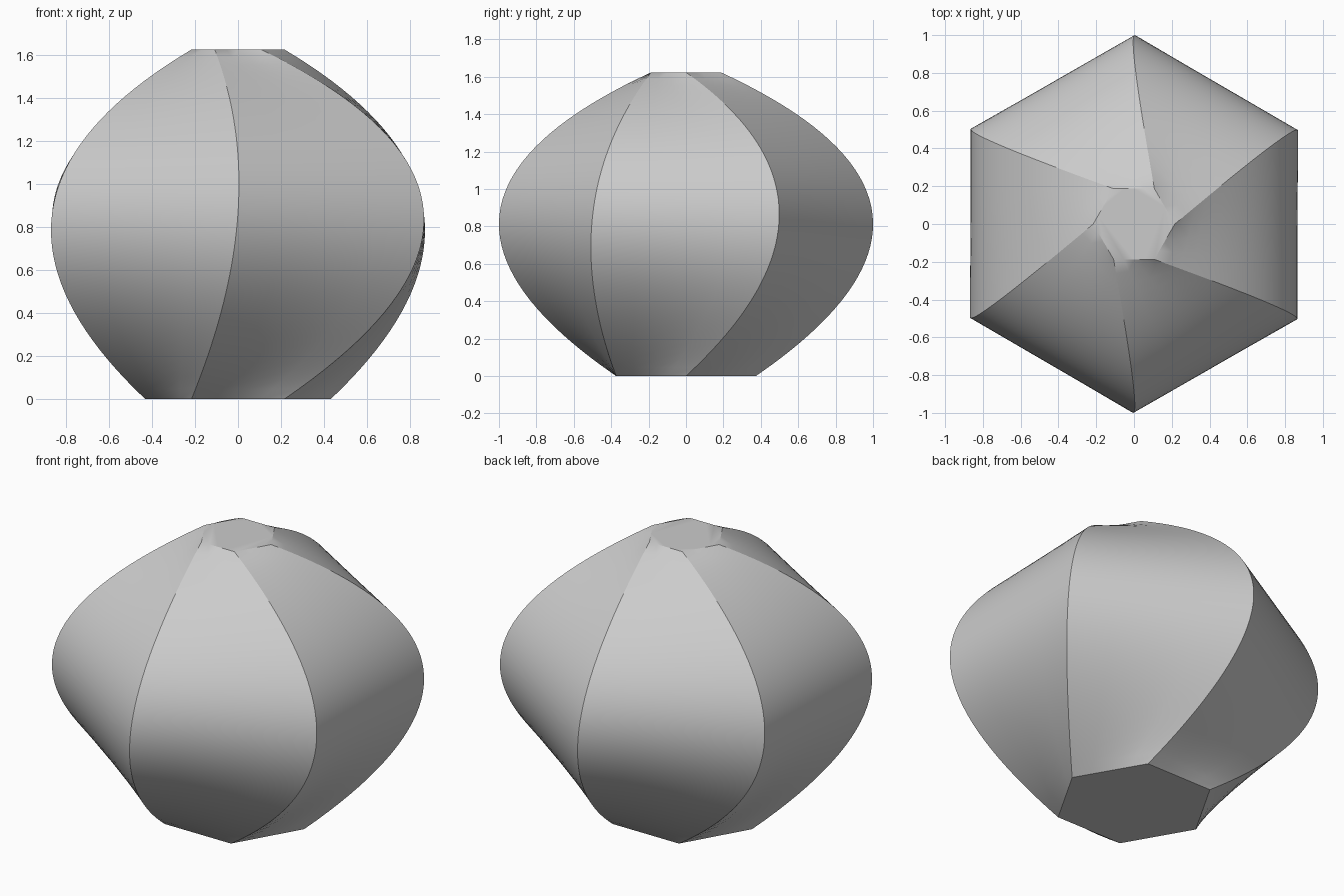
import bpy, bmesh, math
from mathutils import Vector

cube = bpy.data.objects.get("Cube")
if cube:
    bpy.data.objects.remove(cube)

RINGS, ACROSS, SIDES = 40, 4, 6
# Radius, twist in degrees and height of the base, waist and rim hexagons
SECTIONS = ((0.432, 0, 0), (0.997, 30, 0.865), (0.216, 0, 1.623))


def corner(i, radius, twist, height):
    a = math.radians(360 / SIDES * i + twist)
    return Vector((radius * math.cos(a), radius * math.sin(a), height))


def lofted_corner(i, t):
    """Parabola through the base, waist and rim corners."""
    base, waist, rim = (corner(i, *s) for s in SECTIONS)
    return base * (1 - t) * (1 - 2 * t) + waist * 4 * t * (1 - t) + rim * t * (2 * t - 1)


# Twisted hexagonal body, with straight-sided cross-sections
bm = bmesh.new()
rings = []
for k in range(RINGS + 1):
    corners = [lofted_corner(i, k / RINGS) for i in range(SIDES)]
    rings.append([bm.verts.new(corners[i].lerp(corners[(i + 1) % SIDES], j / ACROSS))
                  for i in range(SIDES) for j in range(ACROSS)])
n = SIDES * ACROSS
for low, high in zip(rings, rings[1:]):
    for i in range(n):
        j = (i + 1) % n
        bm.faces.new((low[i], low[j], high[j], high[i]))

# Flat base and flat top
bm.faces.new(rings[0][::-1])
bm.faces.new(rings[-1])

mesh = bpy.data.meshes.new("twisted_vase")
bm.to_mesh(mesh)
bm.free()
vase = bpy.data.objects.new("twisted_vase", mesh)
bpy.context.collection.objects.link(vase)

# Plain grey finish
grey = bpy.data.materials.new("plain_grey")
grey.use_nodes = True
colour = (0.6, 0.6, 0.6, 1)
grey.diffuse_color = colour
grey.node_tree.nodes["Principled BSDF"].inputs["Base Color"].default_value = colour
mesh.materials.append(grey)

bpy.ops.object.select_all(action='DESELECT')
vase.select_set(True)
bpy.context.view_layer.objects.active = vase
bpy.ops.object.shade_smooth_by_angle(angle=math.radians(30))
